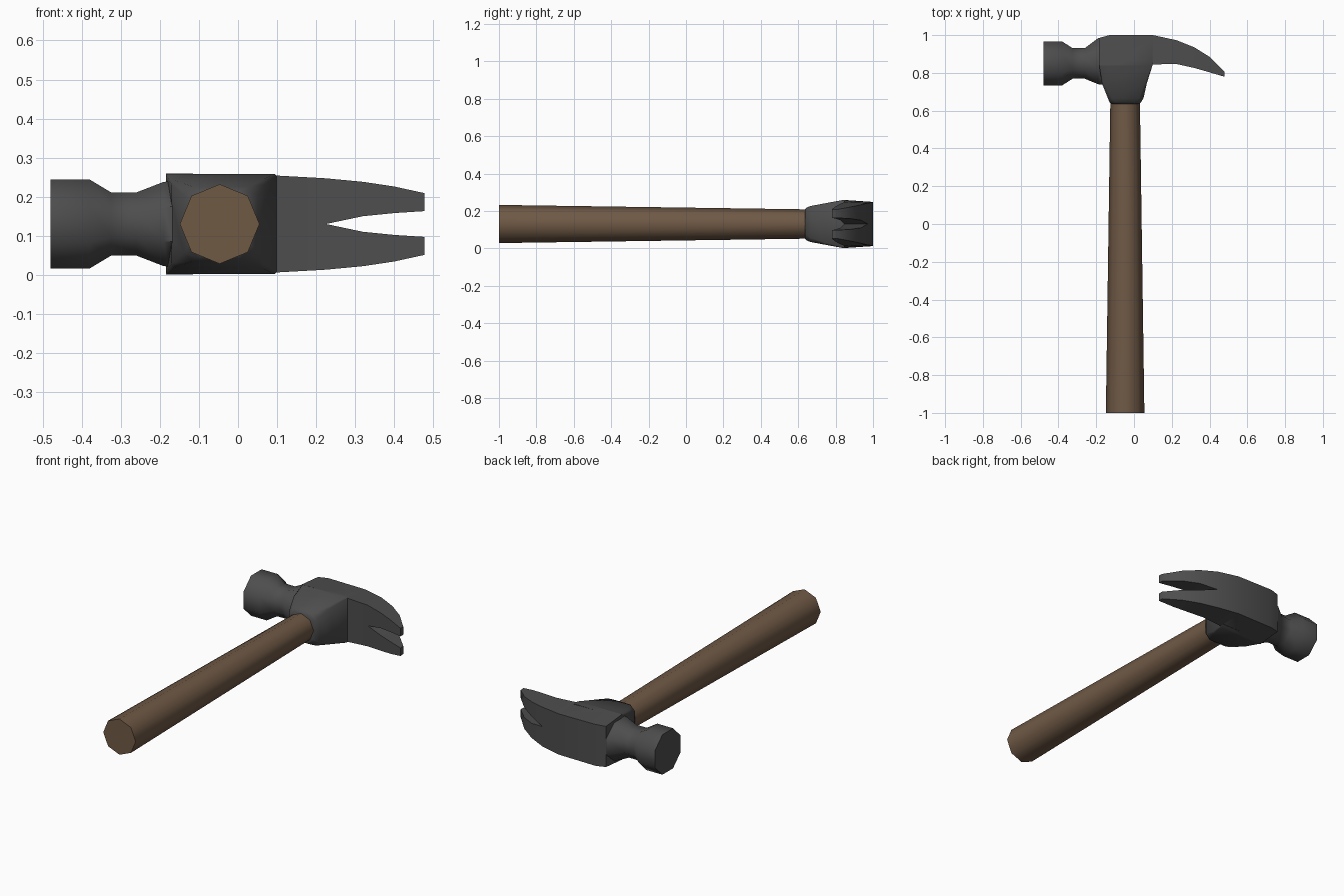
import bpy, bmesh, math

if "Cube" in bpy.data.objects:
    bpy.data.objects.remove(bpy.data.objects["Cube"])

ZC = 0.13      # mid-height of the whole hammer
HX = -0.047    # handle axis


def material(name, rgb):
    m = bpy.data.materials.new(name)
    m.diffuse_color = (*rgb, 1)
    m.use_nodes = True
    m.node_tree.nodes["Principled BSDF"].inputs["Base Color"].default_value = m.diffuse_color
    return m


STEEL = material("dark_steel", (0.075, 0.075, 0.075))
WOOD = material("brown_wood", (0.16, 0.10, 0.06))


def finish(name, bm, mat):
    bmesh.ops.remove_doubles(bm, verts=bm.verts, dist=1e-5)
    bmesh.ops.recalc_face_normals(bm, faces=bm.faces)
    me = bpy.data.meshes.new(name)
    bm.to_mesh(me)
    bm.free()
    me.materials.append(mat)
    ob = bpy.data.objects.new(name, me)
    bpy.context.collection.objects.link(ob)
    return ob


def smooth(ob, angle):
    bpy.ops.object.select_all(action='DESELECT')
    ob.select_set(True)
    bpy.context.view_layer.objects.active = ob
    bpy.ops.object.shade_smooth_by_angle(angle=math.radians(angle))


def loft(name, rings, mat):
    bm = bmesh.new()
    vs = [[bm.verts.new(p) for p in r] for r in rings]
    n = len(vs[0])
    for a, b in zip(vs, vs[1:]):
        for i in range(n):
            j = (i + 1) % n
            bm.faces.new((a[i], a[j], b[j], b[i]))
    bm.faces.new(vs[0])
    bm.faces.new(vs[-1])
    return finish(name, bm, mat)


def octagon(offset):
    return [(math.cos(a), math.sin(a)) for a in
            (math.radians(45 * i + offset) for i in range(8))]


# Handle: tapered octagonal bar
handle = loft("handle", [[(HX + r * c, y, ZC + r * s) for c, s in octagon(0)]
                         for y, r in ((-1, 0.102), (0.60, 0.079), (0.72, 0.076))], WOOD)
smooth(handle, 50)

# Striking face and neck: (x, centre y, y half-size, z half-size)
k = 1 / math.cos(math.radians(22.5))
neck = [(-0.48, 0.85, 0.116, 0.114), (-0.38, 0.85, 0.116, 0.114),
        (-0.325, 0.85, 0.081, 0.081), (-0.26, 0.85, 0.081, 0.081),
        (-0.19, 0.862, 0.122, 0.108), (-0.15, 0.862, 0.124, 0.11)]
head = loft("hammer_head", [[(x, cy + k * ry * c, ZC + k * rz * s) for c, s in octagon(22.5)]
                            for x, cy, ry, rz in neck], STEEL)

# Body and split claw: (x, top y, bottom y, half-width top, half-width bottom, notch half)
claw = [(-0.185, 0.985, 0.84, 0.116, 0.129, 0), (-0.13, 1.0, 0.84, 0.118, 0.129, 0),
        (0.10, 1.0, 0.845, 0.116, 0.124, 0), (0.225, 0.973, 0.847, 0.112, 0.117, 0),
        (0.32, 0.935, 0.826, 0.103, 0.108, 0.02), (0.40, 0.885, 0.803, 0.092, 0.096, 0.028),
        (0.478, 0.806, 0.78, 0.077, 0.079, 0.033)]
bm = bmesh.new()
for s in (1, -1):
    rows = [[bm.verts.new((x, y, ZC + s * z)) for y, z in ((t, n), (t, wt), (b, wb), (b, n))]
            for x, t, b, wt, wb, n in claw]
    for i, (a, b) in enumerate(zip(rows, rows[1:])):
        for j in range(4 if claw[i + 1][5] else 3):
            m = (j + 1) % 4
            bm.faces.new((a[j], a[m], b[m], b[j]))
    bm.faces.new(rows[0])
    bm.faces.new(rows[-1])
body = finish("claw_body", bm, STEEL)

# Cheek tapering down to the handle: (y, left x, right x, half-width, corner chamfer)
rings = []
for y, l, r, w, c in ((0.87, -0.183, 0.10, 0.125, 0.004), (0.84, -0.184, 0.098, 0.1285, 0.004),
                      (0.745, -0.17, 0.068, 0.111, 0.01), (0.665, -0.138, 0.050, 0.096, 0.022),
                      (0.645, -0.130, 0.037, 0.088, 0.03), (0.636, -0.122, 0.028, 0.078, 0.03)):
    rings.append([(x, y, ZC + z) for x, z in (
        (l, c - w), (l + c, -w), (r - c, -w), (r, c - w),
        (r, w - c), (r - c, w), (l + c, w), (l, w - c))])
cheek = loft("cheek", rings, STEEL)

# Weld the three steel parts into one head
for part in (body, cheek):
    mod = head.modifiers.new("weld", 'BOOLEAN')
    mod.operation, mod.solver, mod.object = 'UNION', 'EXACT', part
    bpy.context.view_layer.objects.active = head
    bpy.ops.object.modifier_apply(modifier=mod.name)
    bpy.data.objects.remove(part, do_unlink=True)
smooth(head, 46)
